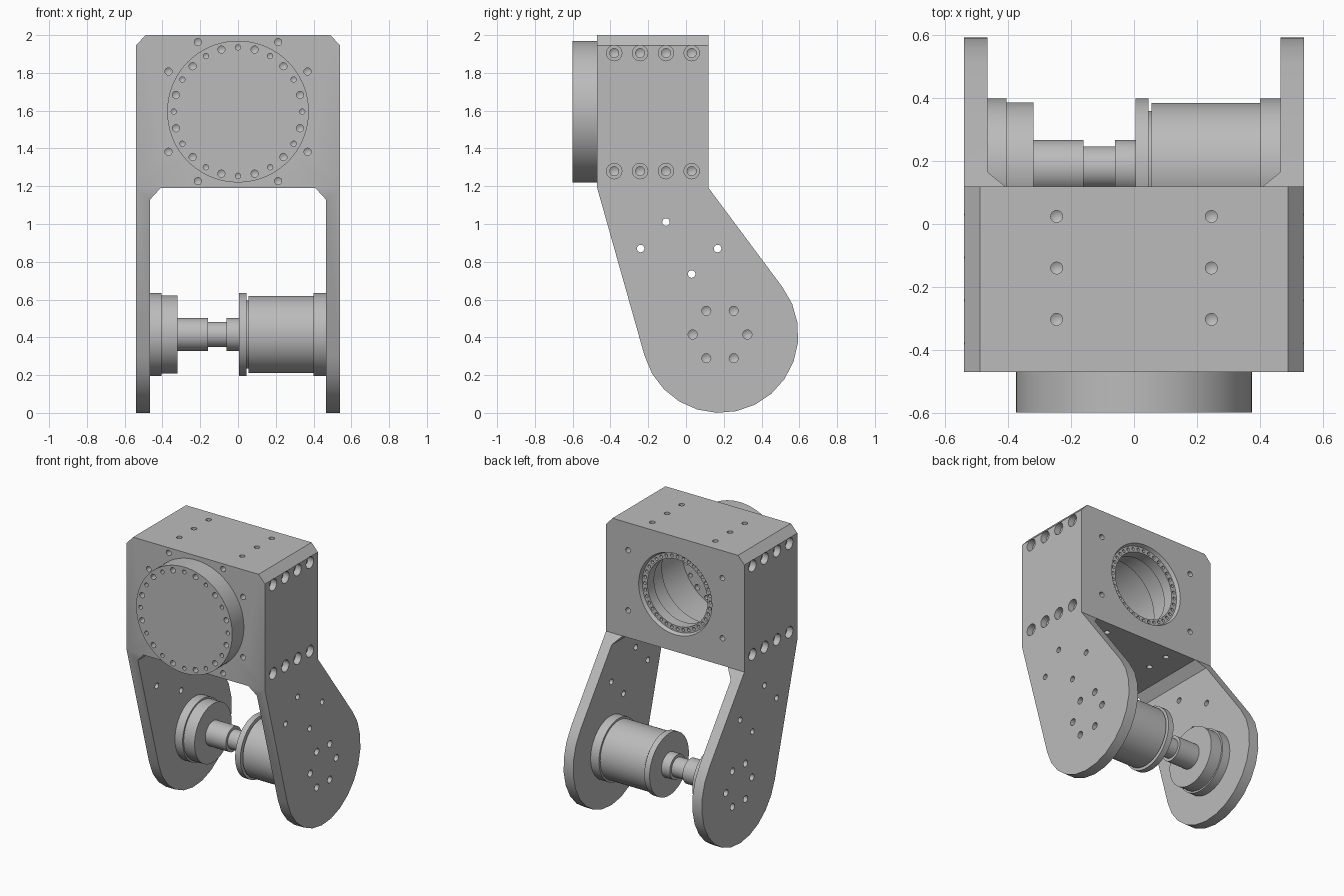
import bpy, bmesh
from math import sin, cos, pi, radians
from mathutils import Vector

if "Cube" in bpy.data.objects:
    bpy.data.objects.remove(bpy.data.objects["Cube"], do_unlink=True)

grey = bpy.data.materials.new("machined grey")
grey.use_nodes = True
grey.diffuse_color = (0.5, 0.5, 0.5, 1)
grey.node_tree.nodes["Principled BSDF"].inputs["Base Color"].default_value = (0.5, 0.5, 0.5, 1)


def make(name, bm):
    bmesh.ops.recalc_face_normals(bm, faces=bm.faces)
    mesh = bpy.data.meshes.new(name)
    bm.to_mesh(mesh)
    bm.free()
    mesh.materials.append(grey)
    obj = bpy.data.objects.new(name, mesh)
    bpy.context.collection.objects.link(obj)
    return obj


def prism(name, points, offset):
    """Closed outline pushed along an offset."""
    bm = bmesh.new()
    face = bm.faces.new([bm.verts.new(p) for p in points])
    new = bmesh.ops.extrude_face_region(bm, geom=[face])["geom"]
    bmesh.ops.translate(bm, vec=offset, verts=[g for g in new if isinstance(g, bmesh.types.BMVert)])
    return make(name, bm)


def lathe(bm, profile, origin, axis, segments):
    """Solid of revolution; profile is (radius, distance along axis)."""
    turn = Vector(axis).to_track_quat('Z', 'Y')
    rings = []
    for r, t in profile:
        count = segments if r else 1
        rings.append([bm.verts.new(Vector(origin) + turn @ Vector(
            (r * cos(2 * pi * i / segments), r * sin(2 * pi * i / segments), t))) for i in range(count)])
    for a, b in zip(rings, rings[1:]):
        for i in range(segments):
            j = (i + 1) % segments
            if len(b) == 1:
                bm.faces.new((a[i], a[j], b[0]))
            else:
                bm.faces.new((a[i], a[j], b[j], b[i]))
    for ring in (rings[0], rings[-1]):
        if len(ring) > 1:
            bm.faces.new(ring)


def drill(bm, pos, outward, r, depth, bore=0, bore_depth=0):
    """Blind hole with a conical tip and an optional counterbore."""
    profile = [(r, -0.01), (r, depth), (0, depth + r * 0.6)]
    if bore:
        profile = [(bore, -0.01), (bore, bore_depth)] + [(r, bore_depth)] + profile[1:]
    lathe(bm, profile, pos, -Vector(outward), 16)


def boolean(obj, cutter, operation):
    mod = obj.modifiers.new("cut", 'BOOLEAN')
    mod.operation, mod.solver, mod.object = operation, 'EXACT', cutter
    graph = bpy.context.evaluated_depsgraph_get()
    mesh = bpy.data.meshes.new_from_object(obj.evaluated_get(graph))
    obj.modifiers.clear()
    obj.data = mesh
    bpy.data.objects.remove(cutter, do_unlink=True)


def smooth(obj):
    bpy.ops.object.select_all(action='DESELECT')
    obj.select_set(True)
    bpy.context.view_layer.objects.active = obj
    bpy.ops.object.shade_smooth_by_angle(angle=radians(25))


HEAD_Z = 1.595          # centre of the round housing
PIVOT = (0.18, 0.415)   # y, z of the lower axle
BACK, FRONT, SIDE = 0.12, -0.47, 0.54

# Frame: forked front outline, trimmed by the side outline
half = [(0.49, 2), (SIDE, 1.945), (SIDE, -0.1), (0.465, -0.1), (0.465, 1.13), (0.41, 1.19)]
outline = half + [(-x, z) for x, z in reversed(half)]
frame = prism("forked_frame", [(x, -0.9, z) for x, z in outline], (0, 1.8, 0))
side = [(FRONT, 2.1), (BACK, 2.1), (BACK, 1.19)]
for i in range(15):
    a = radians(37.5 - 202 * i / 14)
    side.append((PIVOT[0] + 0.415 * cos(a), PIVOT[1] + 0.415 * sin(a)))
side.append((FRONT, 1.19))
boolean(frame, prism("side_trim", [(-0.8, y, z) for y, z in side], (1.6, 0, 0)), 'INTERSECT')

# Stepped bore through the head, open at the back
bm = bmesh.new()
lathe(bm, [(0.29, -0.01), (0.275, 0.025), (0.235, 0.025), (0.235, 0.1), (0.3, 0.1),
           (0.3, 0.28), (0.365, 0.28), (0.365, 0.62)], (0, BACK, HEAD_Z), (0, -1, 0), 64)
boolean(frame, make("bore_cutter", bm), 'DIFFERENCE')

# Screw holes in the frame
bm = bmesh.new()
for s in (-1, 1):
    out = (s, 0, 0)
    for y in (-0.38, -0.243, -0.106, 0.03):
        for z in (1.28, 1.905):
            drill(bm, (s * SIDE, y, z), out, 0.024, 0.09, 0.041, 0.045)
    for i in range(6):
        a = i * pi / 3
        drill(bm, (s * SIDE, PIVOT[0] + 0.145 * cos(a), PIVOT[1] + 0.145 * sin(a)), out, 0.024, 0.05)
    for y, z in ((-0.24, 0.87), (-0.106, 1.01), (0.03, 0.735), (0.167, 0.87)):
        lathe(bm, [(0.02, -0.05), (0.02, 0.15)], (s * SIDE, y, z), (-s, 0, 0), 16)
    for y in (-0.303, -0.14, 0.024):
        drill(bm, (s * 0.246, y, 2), (0, 0, 1), 0.019, 0.06)
        drill(bm, (s * 0.246, y, 1.19), (0, 0, -1), 0.019, 0.05)
for deg in (30, 60, 120, 150, 210, 240, 300, 330):
    x, z = 0.425 * cos(radians(deg)), HEAD_Z + 0.425 * sin(radians(deg))
    drill(bm, (x, FRONT, z), (0, -1, 0), 0.019, 0.06)
    if abs(x) > 0.3:
        drill(bm, (x, BACK, z), (0, 1, 0), 0.019, 0.06)
# Fine ring of holes around the bore lip
for i in range(36):
    a = i * pi / 18
    drill(bm, (0.255 * cos(a), BACK - 0.025, HEAD_Z + 0.255 * sin(a)), (0, 1, 0), 0.011, 0.03)
boolean(frame, make("hole_cutter", bm), 'DIFFERENCE')
smooth(frame)

# Round cover plate on the front, with alternating hole sizes
bm = bmesh.new()
lathe(bm, [(0.375, 0), (0.375, 0.13)], (0, FRONT, HEAD_Z), (0, -1, 0), 72)
cover = make("round_cover", bm)
bm = bmesh.new()
for i in range(24):
    a = i * pi / 12
    r = 0.019 if i % 2 else 0.014
    pos = (0.34 * cos(a), -0.6, HEAD_Z + 0.34 * sin(a))
    drill(bm, pos, (0, -1, 0), r, 0.06)
    drill(bm, (pos[0], FRONT, pos[2]), (0, 1, 0), r, 0.03)
boolean(cover, make("cover_holes", bm), 'DIFFERENCE')
smooth(cover)

# Axle parts between the arms: name, x start, x end, radius
for name, x0, x1, r in (
        ("right_flange", -0.465, -0.405, 0.219),
        ("right_hub", -0.405, -0.32, 0.207),
        ("axle_sleeve", -0.32, -0.16, 0.087),
        ("axle_neck", -0.16, -0.06, 0.067),
        ("axle_collar", -0.06, 0.005, 0.087),
        ("motor_cap", 0.005, 0.046, 0.219),
        ("motor_groove", 0.046, 0.055, 0.18),
        ("motor_body", 0.055, 0.40, 0.205),
        ("left_flange", 0.40, 0.465, 0.219)):
    bm = bmesh.new()
    lathe(bm, [(r, 0), (r, x1 - x0)], (x0, *PIVOT), (1, 0, 0), 64)
    smooth(make(name, bm))
